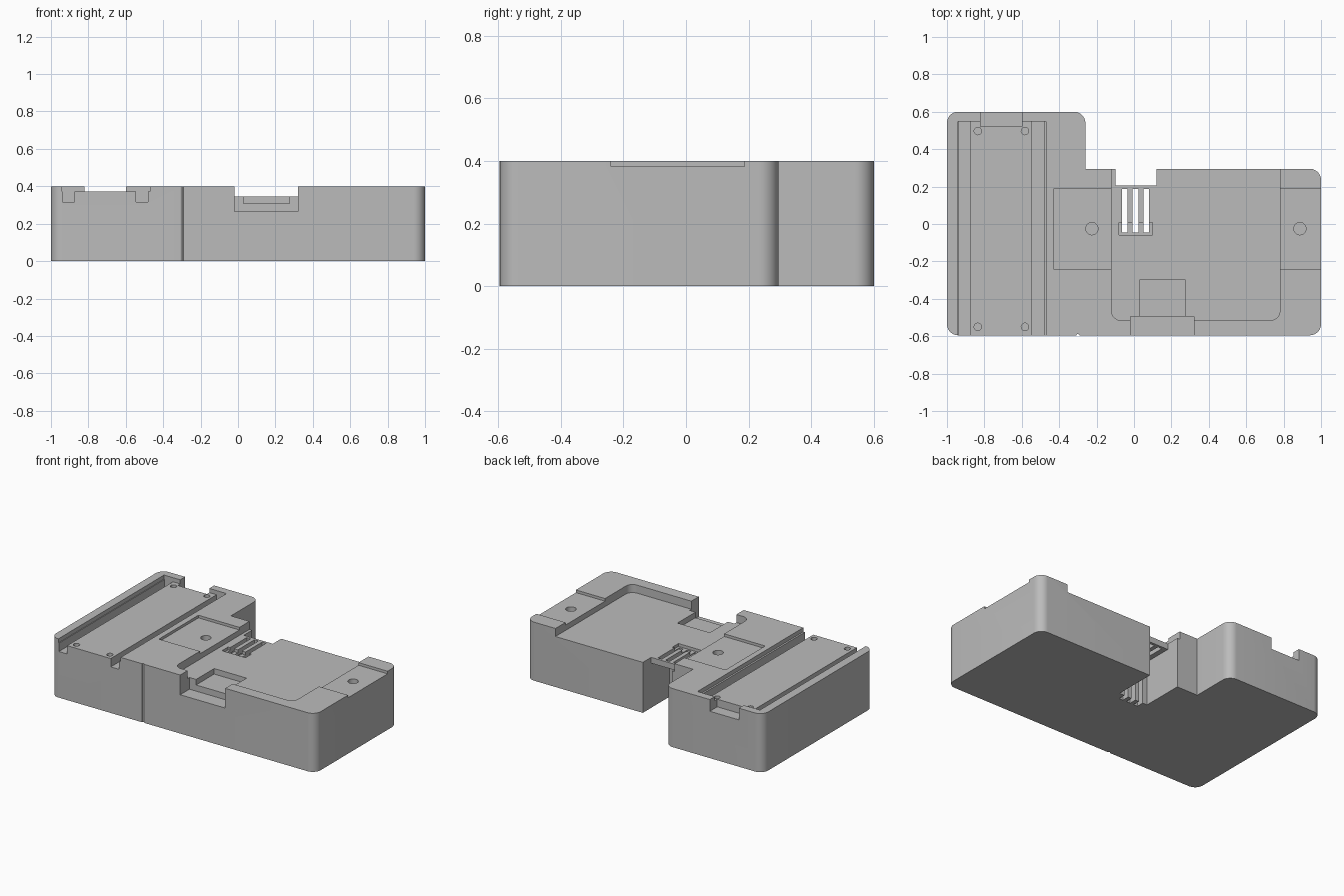
import bpy, bmesh
from math import cos, sin, pi
from mathutils import Vector

cube = bpy.data.objects.get("Cube")
if cube:
    bpy.data.objects.remove(cube, do_unlink=True)

grey = bpy.data.materials.new("plain grey")
grey.use_nodes = True
colour = (0.5, 0.5, 0.5, 1)
grey.diffuse_color = colour
grey.node_tree.nodes["Principled BSDF"].inputs["Base Color"].default_value = colour

TOP = 0.4
OVER = 0.5      # cutters rise above the top to here


def fillet(corners, steps=10):
    """Outline from (x, y, radius) corners, rounding those with a radius."""
    outline = []
    for i, (x, y, r) in enumerate(corners):
        p = Vector((x, y))
        if not r:
            outline.append(p)
            continue
        a = (Vector(corners[i - 1][:2]) - p).normalized()
        b = (Vector(corners[(i + 1) % len(corners)][:2]) - p).normalized()
        centre = p + (a + b) * r
        for s in range(steps + 1):
            t = s / steps * pi / 2
            outline.append(centre - b * r * cos(t) - a * r * sin(t))
    return outline


def prism(name, outline, z0, z1):
    bm = bmesh.new()
    face = bm.faces.new([bm.verts.new((p[0], p[1], z0)) for p in outline])
    up = bmesh.ops.extrude_face_region(bm, geom=[face])["geom"]
    bmesh.ops.translate(bm, vec=(0, 0, z1 - z0),
                        verts=[v for v in up if isinstance(v, bmesh.types.BMVert)])
    bmesh.ops.recalc_face_normals(bm, faces=bm.faces)
    mesh = bpy.data.meshes.new(name)
    bm.to_mesh(mesh)
    bm.free()
    mesh.materials.append(grey)
    obj = bpy.data.objects.new(name, mesh)
    bpy.context.collection.objects.link(obj)
    return obj


# L-shaped housing
R = 0.06
body = prism("housing", fillet([
    (-1, -0.595, R), (1, -0.595, R), (1, 0.295, R),
    (-0.26, 0.295, 0), (-0.26, 0.6, R), (-1, 0.6, R)]), 0, TOP)


def cut(outline, z0, z1=OVER):
    cutter = prism("cutter", outline, z0, z1)
    cutter.hide_render = True
    mod = body.modifiers.new("cut", 'BOOLEAN')
    mod.operation, mod.solver, mod.object = 'DIFFERENCE', 'EXACT', cutter
    bpy.context.view_layer.objects.active = body
    bpy.ops.object.modifier_apply(modifier=mod.name)
    bpy.data.objects.remove(cutter, do_unlink=True)


def cut_box(x0, x1, y0, y1, z0, z1=OVER):
    cut([(x0, y0), (x1, y0), (x1, y1), (x0, y1)], z0, z1)


def cut_hole(x, y, r, z0, z1=OVER, sides=24):
    cut([(x + r * cos(2 * pi * i / sides), y + r * sin(2 * pi * i / sides))
         for i in range(sides)], z0, z1)


# Main pocket, open at the back
FLOOR = 0.345
cut(fillet([(-0.12, -0.515, 0.05), (0.78, -0.515, 0.05),
            (0.78, 0.7, 0), (-0.12, 0.7, 0)]), FLOOR)

# Front finger notch and the recess behind it
cut_box(-0.02, 0.32, -0.7, -0.495, 0.265)
cut_box(0.03, 0.275, -0.52, -0.3, 0.307)

# Shallow plate seats with screw holes beside the pocket
for x0, x1, hole_x in ((-0.43, -0.1, -0.225), (0.77, 1.1, 0.887)):
    cut_box(x0, x1, -0.24, 0.187, 0.382)
    cut_hole(hole_x, -0.025, 0.033, 0.25)

# Contact bay: back notch, cavity below the slotted shelf, well and slots
cut_box(-0.1, 0.12, 0.205, 0.4, -0.1)
cut_box(-0.1, 0.12, 0.005, 0.4, -0.1, 0.305)
cut_box(-0.08, 0.098, -0.058, 0.008, 0.325)
for x in (-0.05, 0.008, 0.066):
    cut_box(x - 0.015, x + 0.015, -0.045, 0.188, -0.1)

# Sliding channel with two rail grooves, open at the front
cut_box(-0.942, -0.47, -0.7, 0.547, 0.372)
for x0, x1 in ((-0.937, -0.875), (-0.545, -0.482)):
    cut_box(x0, x1, -0.7, 0.547, 0.315)

# Back notch and screw holes of the channel
cut_box(-0.82, -0.6, 0.52, 0.7, 0.32)
for x in (-0.835, -0.583):
    for y in (-0.55, 0.497):
        cut_hole(x, y, 0.02, 0.25)

# Thin seam down the front
cut_hole(-0.3, -0.597, 0.009, -0.1, OVER, 8)

# Smooth rounded corners, crisp edges elsewhere
bpy.ops.object.select_all(action='DESELECT')
body.select_set(True)
bpy.context.view_layer.objects.active = body
bpy.ops.object.shade_smooth_by_angle(angle=pi / 6)
